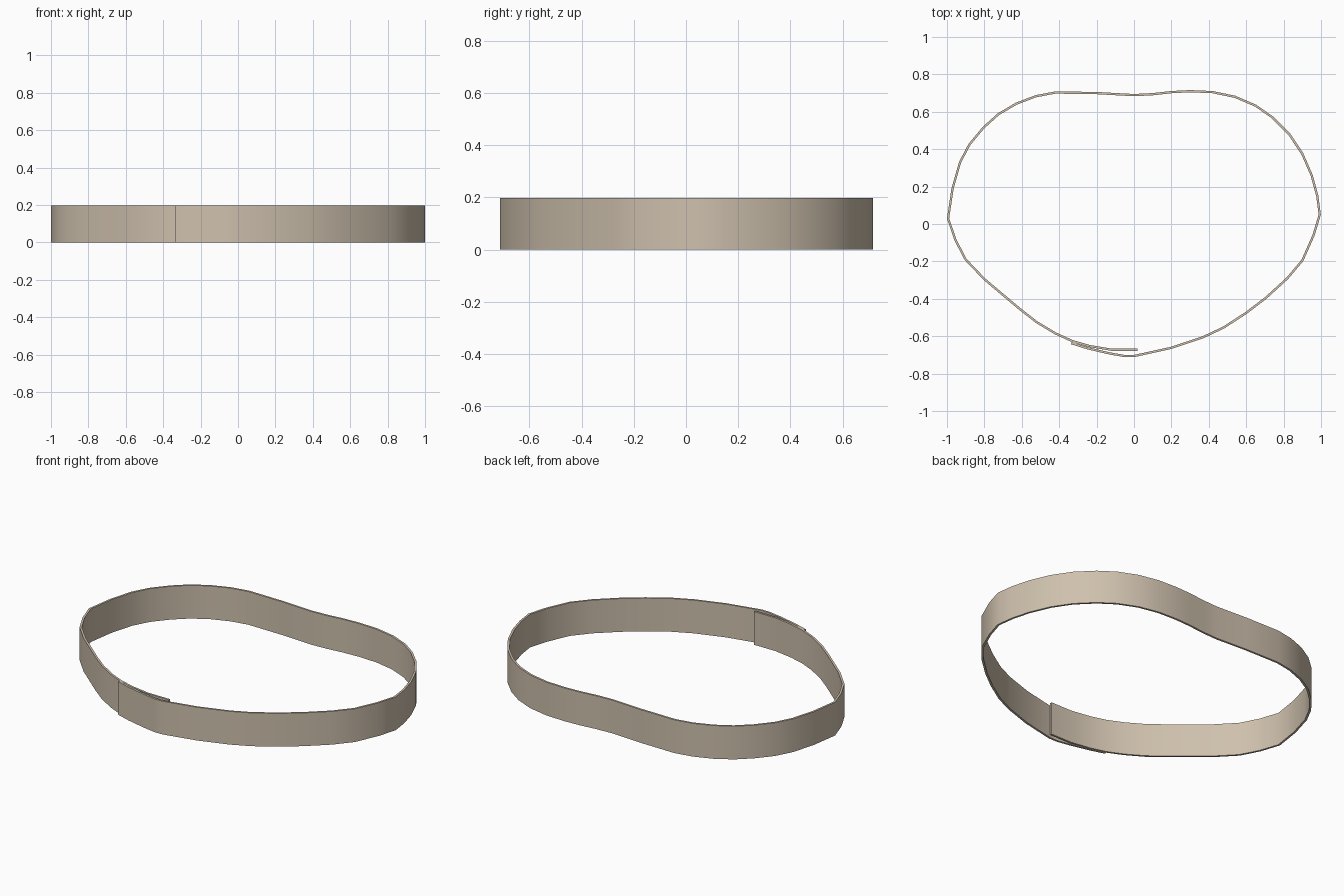
import bpy, bmesh
from mathutils import Vector

HEIGHT = 0.197
THICK = 0.012

# Centre line of the strap seen from above: inner end, clockwise, to overlapping outer end
PATH = [(0.02, -0.672), (-0.12, -0.672), (-0.24, -0.652), (-0.33, -0.626), (-0.42, -0.585),
        (-0.52, -0.525), (-0.61, -0.455), (-0.80, -0.295), (-0.90, -0.19), (-0.955, -0.085),
        (-0.994, 0.03), (-0.97, 0.19), (-0.93, 0.33), (-0.88, 0.425), (-0.805, 0.515),
        (-0.725, 0.587), (-0.63, 0.643), (-0.525, 0.683), (-0.42, 0.703), (-0.20, 0.70),
        (0.0, 0.689), (0.10, 0.694), (0.20, 0.705), (0.30, 0.710), (0.42, 0.705),
        (0.54, 0.68), (0.65, 0.633), (0.74, 0.57), (0.83, 0.48), (0.90, 0.375),
        (0.95, 0.26), (0.98, 0.15), (0.993, 0.05), (0.96, -0.06), (0.90, -0.195),
        (0.82, -0.29), (0.705, -0.395), (0.60, -0.475), (0.48, -0.553), (0.37, -0.605),
        (0.20, -0.662), (0.0, -0.706), (-0.05, -0.706), (-0.13, -0.692), (-0.25, -0.664),
        (-0.335, -0.637)]

tan = bpy.data.materials.new("tan")
tan.diffuse_color = (0.62, 0.53, 0.42, 1)

# Sweep a thin rectangle along the centre line
pts = [Vector(p) for p in PATH]
bm = bmesh.new()
rings = []
for i, p in enumerate(pts):
    d = (pts[min(i + 1, len(pts) - 1)] - pts[max(i - 1, 0)]).normalized()
    n = Vector((-d.y, d.x)) * THICK / 2
    rings.append([bm.verts.new((p.x + s * n.x, p.y + s * n.y, z))
                  for s, z in ((1, 0), (-1, 0), (-1, HEIGHT), (1, HEIGHT))])
for a, b in zip(rings, rings[1:]):
    for k in range(4):
        j = (k + 1) % 4
        bm.faces.new((a[k], a[j], b[j], b[k]))
bm.faces.new(rings[0])
bm.faces.new(rings[-1])
bmesh.ops.recalc_face_normals(bm, faces=bm.faces)

mesh = bpy.data.meshes.new("strap")
bm.to_mesh(mesh)
bm.free()
mesh.materials.append(tan)
strap = bpy.data.objects.new("strap", mesh)
bpy.context.collection.objects.link(strap)

# Smooth band with crisp rims
bpy.context.view_layer.objects.active = strap
strap.select_set(True)
bpy.ops.object.shade_smooth_by_angle()
